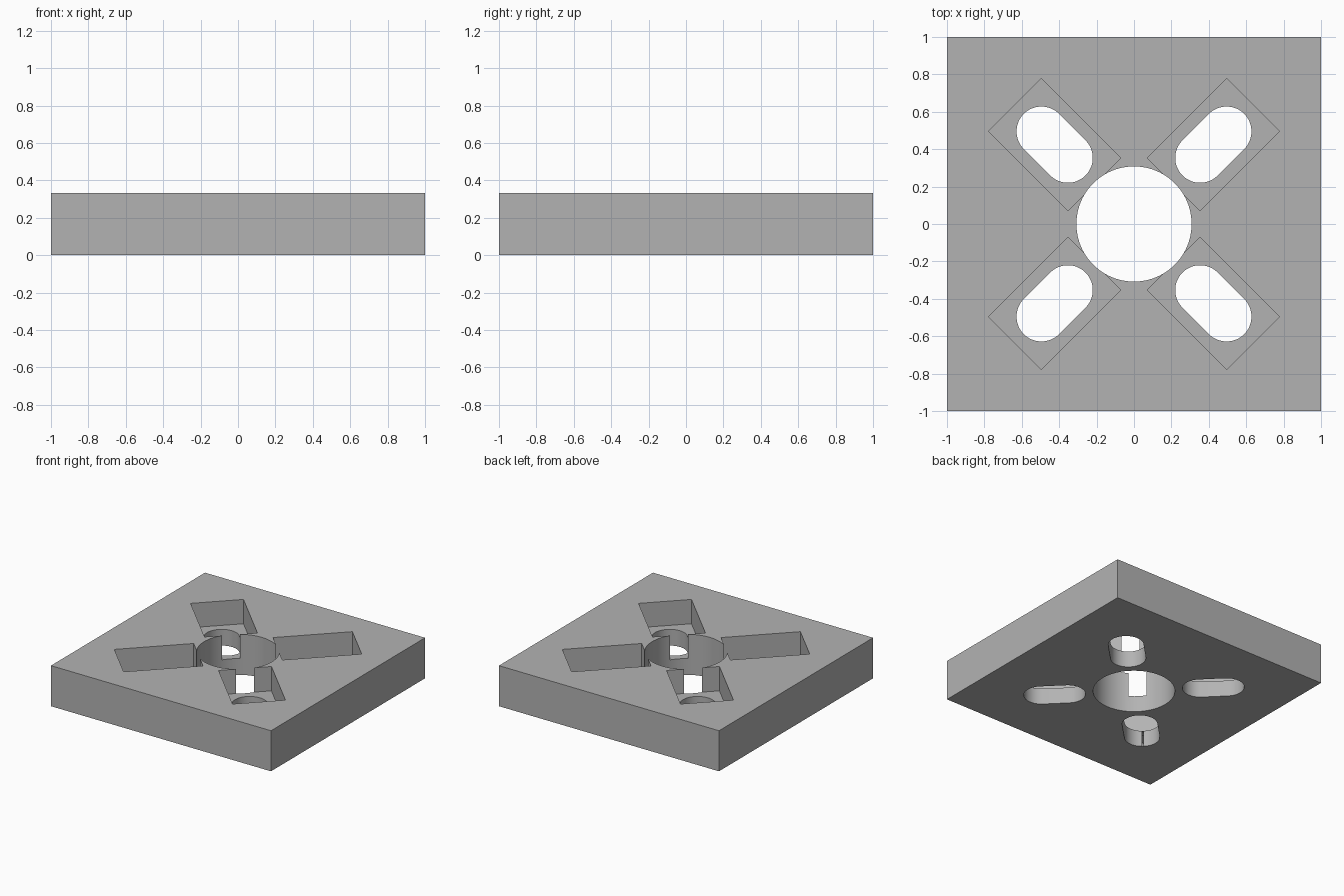
import bpy
import bmesh
from math import pi, sin, cos, radians
from mathutils import Matrix

cube = bpy.data.objects.get("Cube")
if cube:
    bpy.data.objects.remove(cube, do_unlink=True)

HEIGHT = 1 / 3
FLOOR = HEIGHT - 0.2
HOLE_RADIUS = 0.308
SLOT_RADIUS = 0.133

grey = bpy.data.materials.new("plain grey")
grey.use_nodes = True
colour = (0.45, 0.45, 0.45, 1)
grey.diffuse_color = colour
grey.node_tree.nodes["Principled BSDF"].inputs["Base Color"].default_value = colour


def prism(name, outline, z0, z1, turn=0.0):
    """Extrude a counter-clockwise outline from z0 to z1, turned about z."""
    bm = bmesh.new()
    base = bm.faces.new([bm.verts.new((x, y, z0)) for x, y in outline])
    top = bmesh.ops.extrude_face_region(bm, geom=[base])["geom"]
    moved = [v for v in top if isinstance(v, bmesh.types.BMVert)]
    bmesh.ops.translate(bm, verts=moved, vec=(0, 0, z1 - z0))
    bmesh.ops.recalc_face_normals(bm, faces=bm.faces)
    bm.transform(Matrix.Rotation(turn, 4, "Z"))
    mesh = bpy.data.meshes.new(name)
    bm.to_mesh(mesh)
    bm.free()
    mesh.materials.append(grey)
    obj = bpy.data.objects.new(name, mesh)
    bpy.context.collection.objects.link(obj)
    return obj


def rectangle(x0, x1, half):
    return [(x0, -half), (x1, -half), (x1, half), (x0, half)]


def arc(cx, radius, start, sweep, steps):
    angles = [start + sweep * i / steps for i in range(steps + 1)]
    return [(cx + radius * cos(a), radius * sin(a)) for a in angles]


# Square plate
plate = prism("plate", rectangle(-1, 1, 1), 0, HEIGHT)

# Central hole, then a pocket with a through slot on each diagonal
cutters = [prism("hole_cutter", arc(0, HOLE_RADIUS, 0, 2 * pi, 96)[:-1], -0.1, 0.5)]
slot = arc(0.7, SLOT_RADIUS, -pi / 2, pi, 32) + arc(0.5, SLOT_RADIUS, pi / 2, pi, 32)
for i in range(4):
    turn = pi / 4 + i * pi / 2
    cutters.append(prism("pocket_cutter", rectangle(0.3, 0.9, 0.2), FLOOR, 0.5, turn))
    cutters.append(prism("slot_cutter", slot, -0.1, 0.4, turn))

bpy.ops.object.select_all(action="DESELECT")
plate.select_set(True)
bpy.context.view_layer.objects.active = plate
for cutter in cutters:
    cutter.hide_render = True
    cut = plate.modifiers.new("cut", "BOOLEAN")
    cut.operation = "DIFFERENCE"
    cut.solver = "EXACT"
    cut.object = cutter
    bpy.ops.object.modifier_apply(modifier=cut.name)
    bpy.data.objects.remove(cutter, do_unlink=True)

# Smooth round walls with crisp edges
bpy.ops.object.shade_smooth_by_angle(angle=radians(30))
